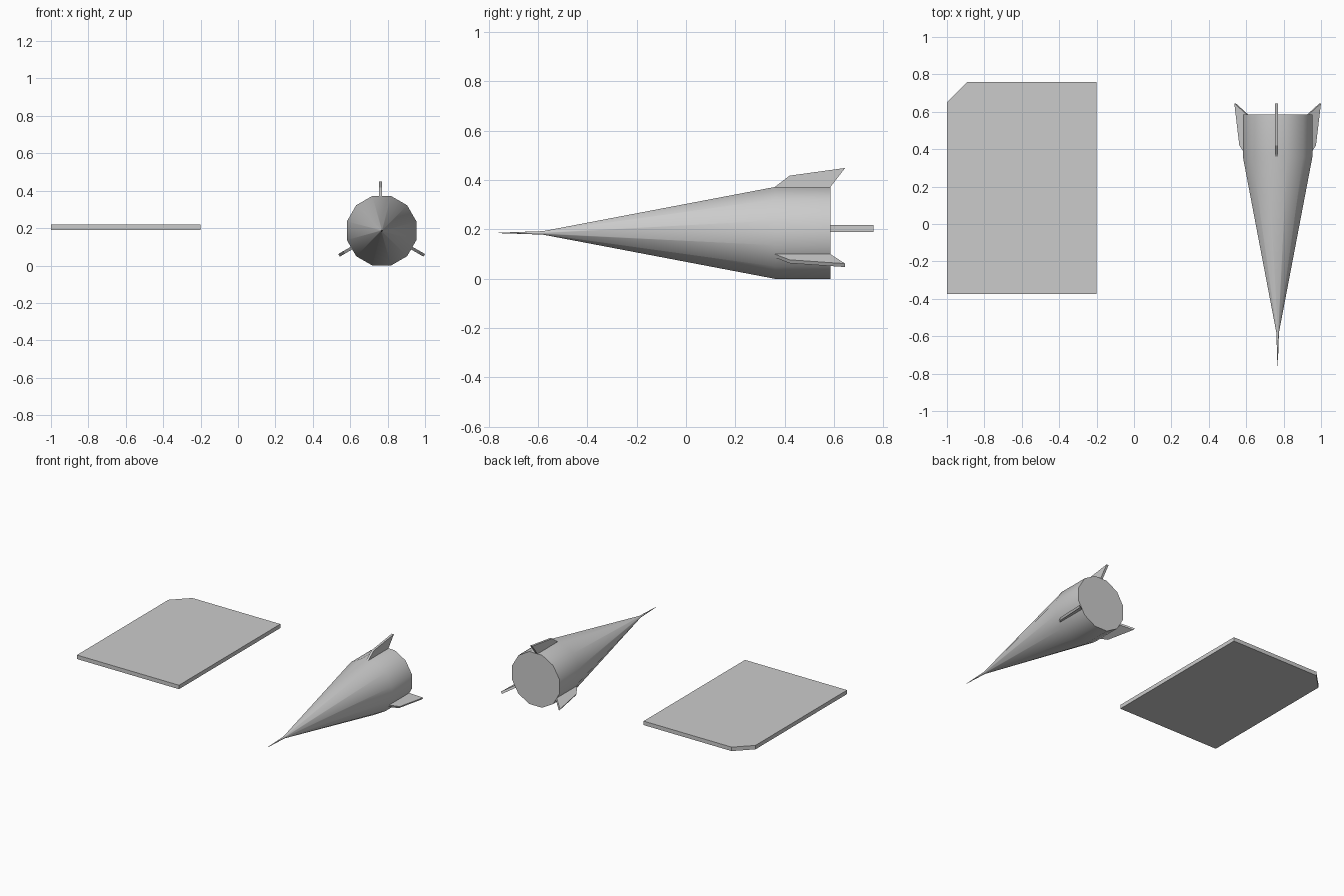
import bpy, math
from mathutils import Matrix, Vector

if "Cube" in bpy.data.objects:
    bpy.data.objects.remove(bpy.data.objects["Cube"])

CX, CZ = 0.768, 0.186      # rocket axis (runs along y)
APOTHEM = 0.186            # axis to flat of the twelve-sided body
SIDES = 12


def add_object(name, verts, faces):
    mesh = bpy.data.meshes.new(name)
    mesh.from_pydata(verts, [], faces)
    mesh.validate()
    obj = bpy.data.objects.new(name, mesh)
    bpy.context.collection.objects.link(obj)
    return obj


def prism(name, outline, offset):
    """Extrude a closed outline by a vector."""
    n = len(outline)
    a = [Vector(p) for p in outline]
    verts = a + [p + Vector(offset) for p in a]
    faces = [tuple(range(n))[::-1], tuple(range(n, 2 * n))]
    faces += [(i, (i + 1) % n, n + (i + 1) % n, n + i) for i in range(n)]
    return add_object(name, verts, faces)


# Flat panel with one clipped corner
prism("panel",
      [(x, y, 0.19) for x, y in
       [(-1, -0.375), (-0.2, -0.375), (-0.2, 0.76), (-0.89, 0.76), (-1, 0.65)]],
      (0, 0, 0.028))

# Body: needle tip, cone and cylinder, as (y, apothem) rings
rings = [(-0.76, 0.001), (-0.58, 0.007), (0.36, APOTHEM), (0.585, APOTHEM)]
verts, faces = [], []
for y, apo in rings:
    r = apo / math.cos(math.pi / SIDES)
    for i in range(SIDES):
        a = 2 * math.pi * (i + 0.5) / SIDES
        verts.append((CX + r * math.cos(a), y, CZ + r * math.sin(a)))
for k in range(len(rings) - 1):
    for i in range(SIDES):
        j = (i + 1) % SIDES
        b, t = k * SIDES, (k + 1) * SIDES
        faces.append((b + i, t + i, t + j, b + j))
last = (len(rings) - 1) * SIDES
faces += [tuple(range(SIDES)), tuple(range(last, last + SIDES))[::-1]]
body = add_object("rocket_body", verts, faces)
bpy.context.view_layer.objects.active = body
body.select_set(True)
bpy.ops.object.shade_smooth_by_angle(angle=math.radians(40))

# Three swept fins around the body
profile = [(0.36, APOTHEM), (0.585, APOTHEM), (0.645, 0.263), (0.42, 0.232)]
for n, (angle, shift) in enumerate([(0, -0.006), (120, 0), (240, 0)]):
    fin = prism(f"fin_{n + 1}", [(-0.008, y, z) for y, z in profile], (0.016, 0, 0))
    fin.data.transform(Matrix.Translation((CX + shift, 0, CZ)) @
                       Matrix.Rotation(math.radians(angle), 4, 'Y'))

# Make every face point outwards
import bmesh
for obj in bpy.context.collection.objects:
    bm = bmesh.new()
    bm.from_mesh(obj.data)
    bmesh.ops.recalc_face_normals(bm, faces=bm.faces)
    bm.to_mesh(obj.data)
    bm.free()
